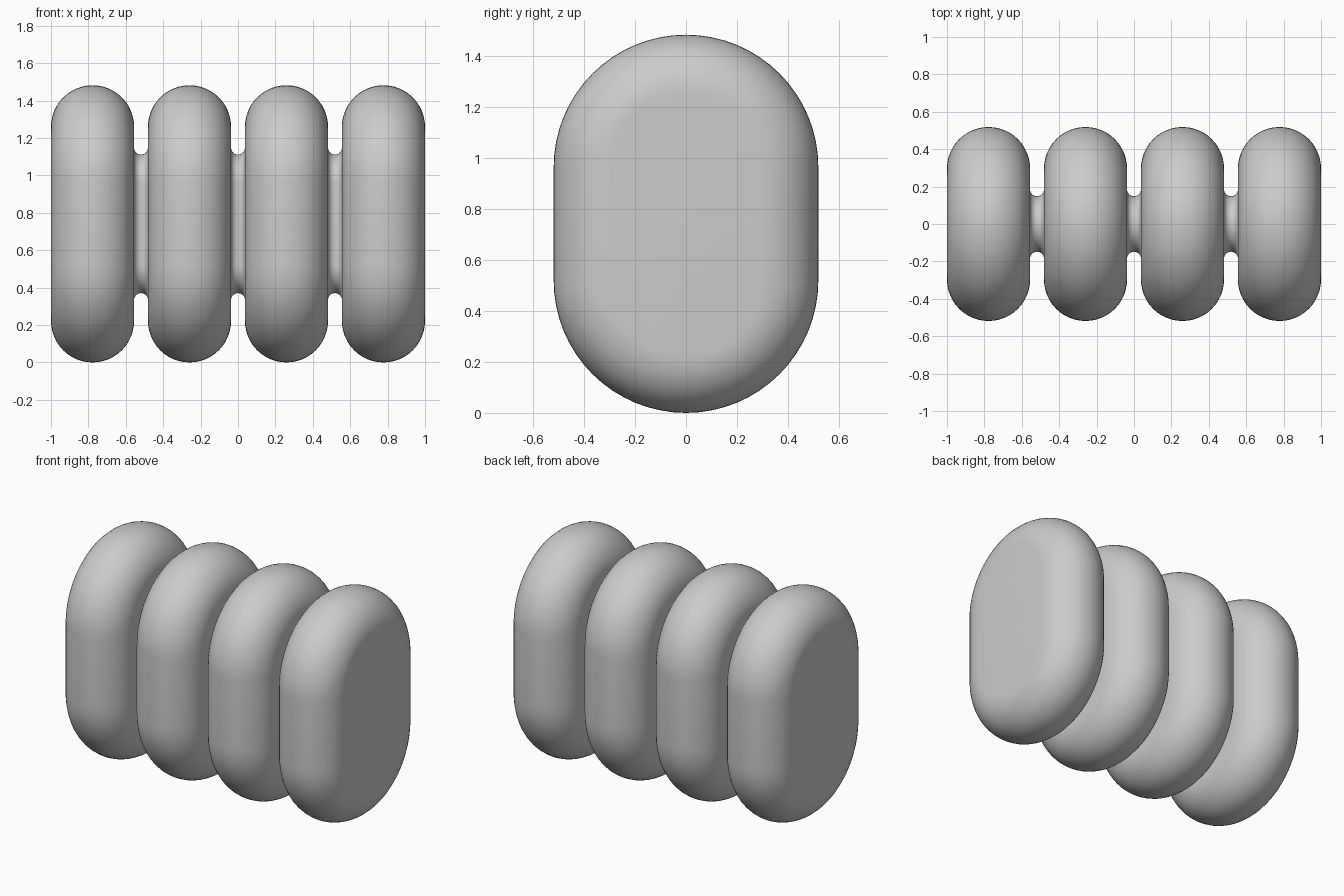
import bpy
import bmesh
import math

# Remove the default cube
cube = bpy.data.objects.get("Cube")
if cube:
    bpy.data.objects.remove(cube, do_unlink=True)

U = 1 / 27            # module: whole length is 54 modules
HALF = 6 * U          # half thickness of a section, also its edge radius
FLAT = 8 * U          # radius of the flat side faces
NECK = 4 * U          # smallest radius of a connecting neck
PITCH = 14 * U        # spacing of the sections
LOW, HIGH = 14 * U, 26 * U   # ends of the upright core line
ARC = 32              # segments per half round

grey = bpy.data.materials.new("plain grey")
grey.use_nodes = True
colour = (0.6, 0.6, 0.6, 1)
grey.diffuse_color = colour
grey.node_tree.nodes["Principled BSDF"].inputs["Base Color"].default_value = colour


def oblong(x, radius):
    """Points of an upright oblong outline at the given x."""
    points = []
    for centre, start in ((HIGH, 0), (LOW, math.pi)):
        for i in range(ARC + 1):
            a = start + math.pi * i / ARC
            points.append((x, radius * math.cos(a), centre + radius * math.sin(a)))
    return points


def sweep(name, profile, x, capped):
    """Skin oblong outlines that follow a profile of (x, radius)."""
    bm = bmesh.new()
    rings = [[bm.verts.new(p) for p in oblong(px, r)] for px, r in profile]
    count = len(rings[0])
    for a, b in zip(rings, rings[1:]):
        for i in range(count):
            j = (i + 1) % count
            bm.faces.new((a[i], a[j], b[j], b[i]))
    if capped:
        bm.faces.new(rings[0][::-1])
        bm.faces.new(rings[-1])
    bmesh.ops.recalc_face_normals(bm, faces=bm.faces)
    # An open neck needs its outward side checked
    centre_z = (LOW + HIGH) / 2
    bm.normal_update()
    facing = sum(f.normal.y * f.calc_center_median().y
                 + f.normal.z * (f.calc_center_median().z - centre_z) for f in bm.faces)
    if facing < 0:
        bmesh.ops.reverse_faces(bm, faces=bm.faces)
    mesh = bpy.data.meshes.new(name)
    bm.to_mesh(mesh)
    bm.free()
    mesh.materials.append(grey)
    obj = bpy.data.objects.new(name, mesh)
    obj.location.x = x
    bpy.context.collection.objects.link(obj)
    bpy.ops.object.select_all(action="DESELECT")
    obj.select_set(True)
    bpy.context.view_layer.objects.active = obj
    bpy.ops.object.shade_smooth_by_angle(angle=math.radians(30))
    return obj


half_turn = [math.pi * i / 24 for i in range(25)]

# Four rounded sections with flat sides
round_edge = [(-HALF * math.cos(a), FLAT + HALF * math.sin(a)) for a in half_turn]
for i in range(4):
    sweep(f"rounded_section_{i + 1}", round_edge, (i - 1.5) * PITCH, True)

# Three hollowed necks joining the sections
hollow = [(-U * math.cos(a), NECK + U * (1 - math.sin(a))) for a in half_turn]
for i in range(3):
    sweep(f"joining_neck_{i + 1}", hollow, (i - 1) * PITCH, False)
